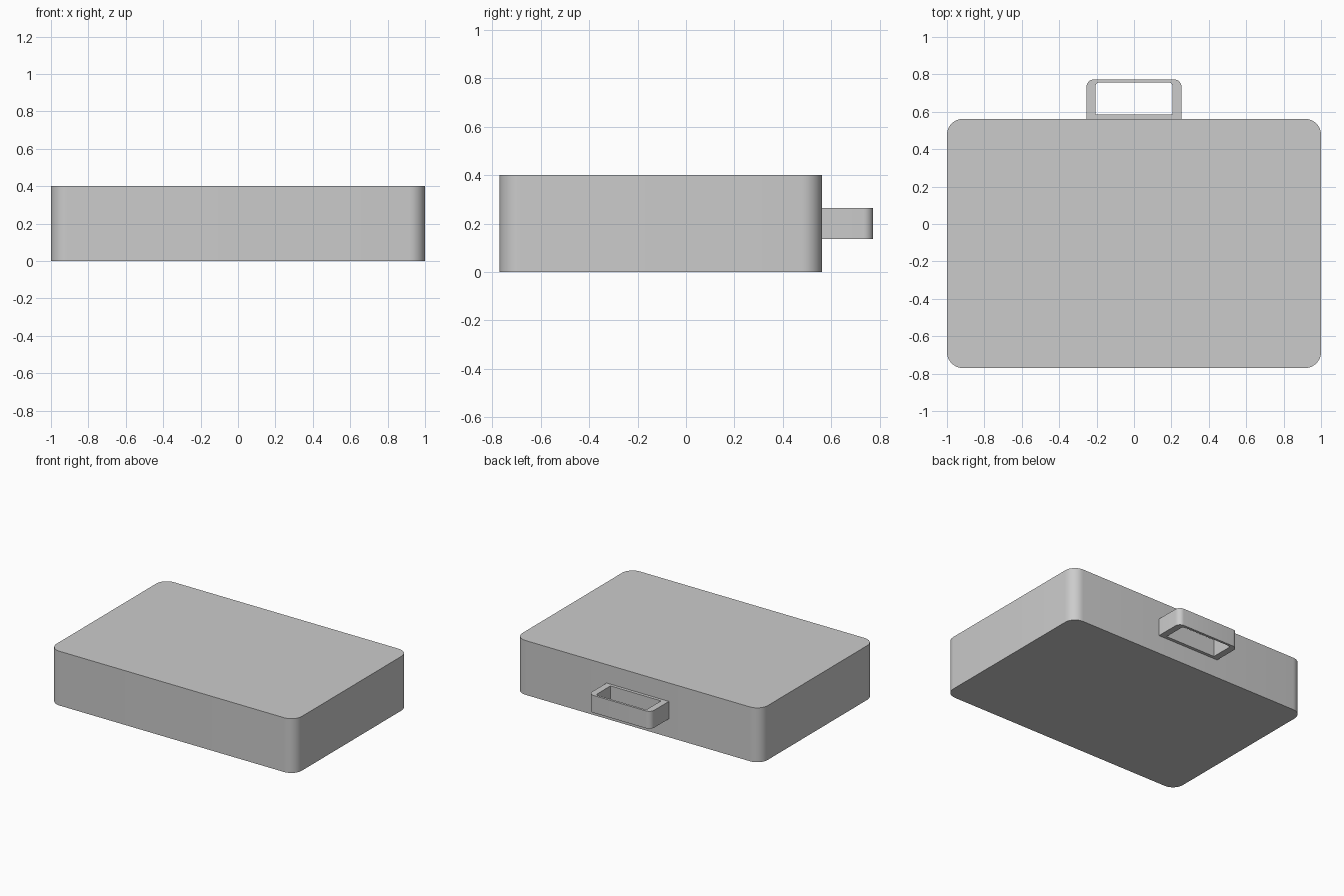
import bpy, bmesh
from math import sin, cos, pi, radians

if "Cube" in bpy.data.objects:
    bpy.data.objects.remove(bpy.data.objects["Cube"])


def rounded_rect(x, y0, y1, r_low, r_high, steps=8):
    """Counter-clockwise outline; a corner of radius 0 is a single point."""
    pts = []
    for cx, cy, r, start in ((x, y0, r_low, -pi / 2), (x, y1, r_high, 0),
                             (-x, y1, r_high, pi / 2), (-x, y0, r_low, pi)):
        if r == 0:
            pts.append((cx, cy))
            continue
        ox = cx - r if cx > 0 else cx + r
        oy = cy + r if cy == y0 else cy - r
        for i in range(steps + 1):
            a = start + pi / 2 * i / steps
            pts.append((ox + r * cos(a), oy + r * sin(a)))
    return pts


def walls(bm, low, high):
    n = len(low)
    for i in range(n):
        j = (i + 1) % n
        bm.faces.new((low[i], low[j], high[j], high[i]))


def slab(name, outline, z0, z1, hole=None):
    bm = bmesh.new()
    ring = lambda pts, z: [bm.verts.new((x, y, z)) for x, y in pts]
    low, high = ring(outline, z0), ring(outline, z1)
    walls(bm, low, high)
    if hole:
        hole_low, hole_high = ring(hole, z0), ring(hole, z1)
        walls(bm, hole_high, hole_low)
        walls(bm, hole_low, low)
        walls(bm, high, hole_high)
    else:
        bm.faces.new(low[::-1])
        bm.faces.new(high)
    bmesh.ops.recalc_face_normals(bm, faces=bm.faces)
    mesh = bpy.data.meshes.new(name)
    bm.to_mesh(mesh)
    bm.free()
    obj = bpy.data.objects.new(name, mesh)
    bpy.context.collection.objects.link(obj)
    bpy.ops.object.select_all(action='DESELECT')
    obj.select_set(True)
    bpy.context.view_layer.objects.active = obj
    bpy.ops.object.shade_smooth_by_angle(angle=radians(30))
    return obj


# Case body
slab("case_body", rounded_rect(1.0, -0.77, 0.562, 0.085, 0.085), 0.0, 0.4)

# Carrying handle: a closed loop standing off the back wall
slab("handle", rounded_rect(0.254, 0.562, 0.773, 0, 0.04), 0.136, 0.264,
     hole=rounded_rect(0.206, 0.585, 0.756, 0, 0.02))
